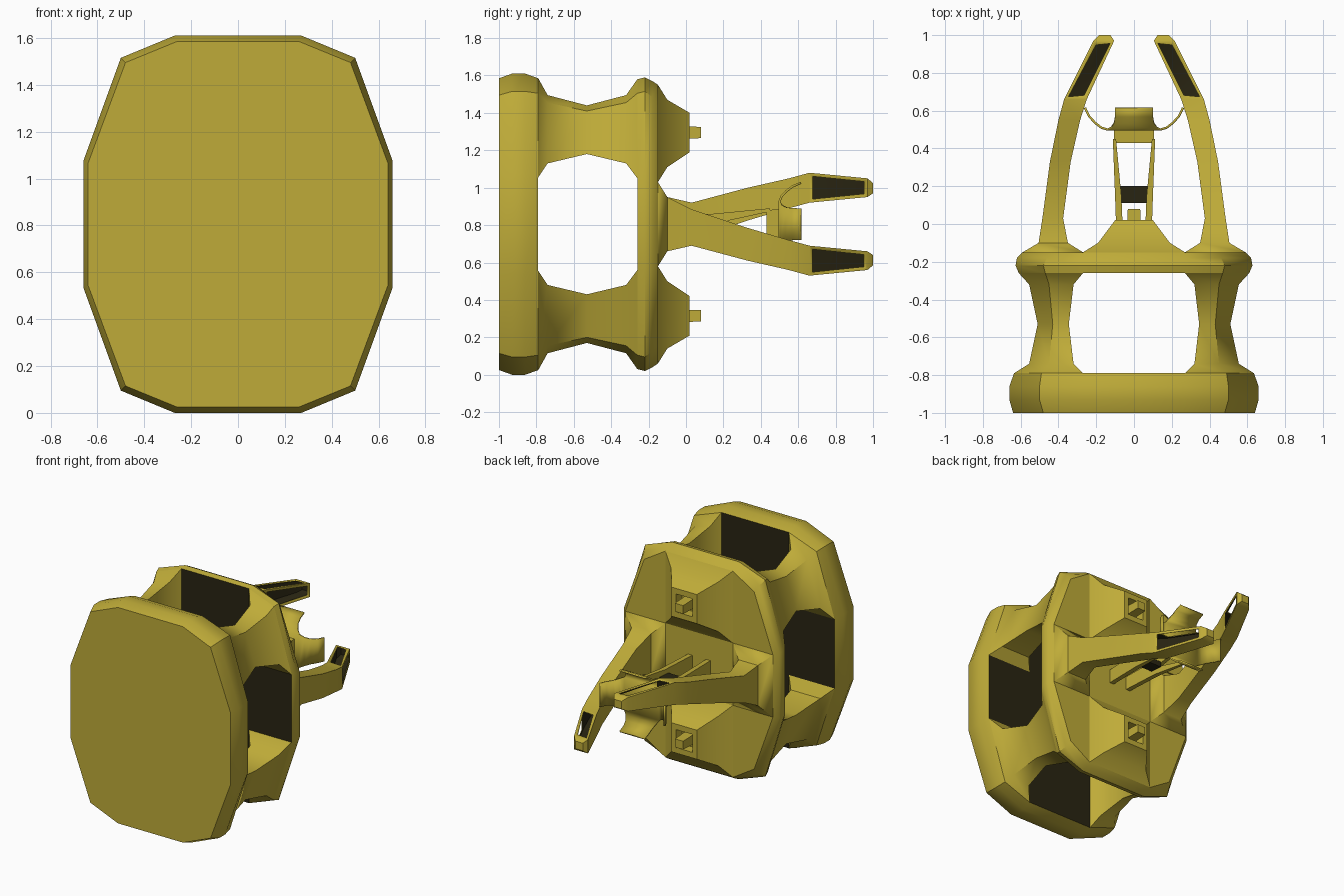
import bpy, bmesh

if "Cube" in bpy.data.objects:
    bpy.data.objects.remove(bpy.data.objects["Cube"])

CZ = 0.805  # height of the central axis (parallel to y)
mats = []
for mat_name, colour in (("olive_yellow", (0.52, 0.41, 0.04, 1)), ("dark_inside", (0.022, 0.018, 0.006, 1))):
    m = bpy.data.materials.new(mat_name)
    m.diffuse_color = colour
    m.use_nodes = True
    m.node_tree.nodes["Principled BSDF"].inputs["Base Color"].default_value = m.diffuse_color
    mats.append(m)


def make(name, loops, front=True, back=True, dark=(), slots=(), lined=False):
    """Loft closed loops along y. dark = caps in the dark colour, slots = faces given a hole."""
    bm = bmesh.new()
    rows = [[bm.verts.new(p) for p in loop] for loop in loops]
    n = len(rows[0])
    slotted = []
    for s in range(len(rows) - 1):
        a, b = rows[s], rows[s + 1]
        for i in range(n):
            j = (i + 1) % n
            f = bm.faces.new((a[i], b[i], b[j], a[j]))
            if (s, i) in slots:
                slotted.append(f)
    if front:
        bm.faces.new(rows[0]).material_index = int("front" in dark)
    if back:
        bm.faces.new(rows[-1][::-1]).material_index = int("back" in dark)
    bm.normal_update()
    if slotted:
        bmesh.ops.inset_individual(bm, faces=slotted, thickness=0.026)
        bmesh.ops.delete(bm, geom=slotted, context='FACES')
    return finish(name, bm, lined)


def finish(name, bm, lined=False, thick=0):
    me = bpy.data.meshes.new(name)
    bm.to_mesh(me)
    bm.free()
    ob = bpy.data.objects.new(name, me)
    bpy.context.collection.objects.link(ob)
    for m in mats:
        me.materials.append(m)
    if lined or thick:
        mod = ob.modifiers.new("thickness", 'SOLIDIFY')
        mod.thickness = thick or 0.006
        mod.offset = -1 if lined else 0
        mod.material_offset = 1 if lined else 0
    bpy.ops.object.select_all(action='DESELECT')
    ob.select_set(True)
    bpy.context.view_layer.objects.active = ob
    bpy.ops.object.shade_smooth_by_angle(angle=0.7)
    return ob


def rect(y, x0, x1, z0, z1, turn=False):
    """Rectangle across the y axis, optionally turned half a circle about the central axis."""
    pts = [(x0, z0), (x1, z0), (x1, z1), (x0, z1)]
    return [(-x, y, 2 * CZ - z) if turn else (x, y, z) for x, z in pts]


def twelve(y, ax, tz, cx, cz, sx, sz):
    """Twelve-sided outline: top vertex, corner vertex and side vertex mirrored."""
    q = [(ax, -tz), (cx, -cz), (sx, -sz)]
    right = q + [(x, -z) for x, z in q[::-1]]
    return [(x, y, CZ + z) for x, z in right + [(-x, -z) for x, z in right]]


def corner(mx, mz, y, ax, tz, cx, cz, sx, sz):
    """Pillar section: one corner of the twelve-sided outline plus its inner corner."""
    pts = [(ax, -tz), (cx, -cz), (sx, -sz), (ax, -sz)]
    if mx * mz < 0:
        pts.reverse()
    return [(mx * x, y, CZ + mz * z) for x, z in pts]


# Body: front plate, rear ring and four waisted corner pillars between them
body = [(-1, .26, .78, .48, .69, .64, .26), (-.93, .27, .805, .5, .71, .66, .27),
        (-.86, .27, .805, .5, .71, .66, .27), (-.79, .27, .78, .49, .70, .635, .25),
        (-.74, .32, .69, .45, .65, .555, .325), (-.53, .345, .635, .43, .605, .51, .375),
        (-.32, .32, .69, .45, .65, .555, .325), (-.26, .27, .775, .47, .70, .61, .245),
        (-.22, .27, .785, .48, .71, .627, .24), (-.18, .27, .765, .46, .68, .62, .235),
        (-.15, .27, .745, .44, .64, .59, .225)]
make("front_plate", [twelve(*r) for r in body[:4]], dark=("back",))
make("rear_ring", [twelve(*r) for r in body[7:]], dark=("front",))
for mx in (1, -1):
    for mz in (1, -1):
        make("corner_pillar", [corner(mx, mz, *r) for r in body[3:8]], front=False, back=False)

# Arm stations: y, inner x, outer x, low z, high z
arm = [(-.15, .27, .59, .58, 1.03), (-.1, .35, .505, .66, .95), (.03, .375, .485, .69, .885),
       (.33, .335, .445, .61, .785), (.55, .285, .40, .56, .72), (.66, .25, .37, .53, .69),
       (.97, .105, .215, .56, .66), (1.0, .125, .185, .585, .64)]
# Tower stations: y, half width, low z, high z (the last two form a socket)
tower = [(-.15, .27, 1.03, 1.55), (-.1, .19, 1.11, 1.47), (.02, .1, 1.19, 1.40),
         (.02, .065, 1.23, 1.36), (-.05, .065, 1.23, 1.36)]

for turn, side, level in ((False, "right", "top"), (True, "left", "bottom")):
    holes = {(5, 0), (5, 3)} if turn else {(5, 1), (5, 2)}
    make(side + "_arm", [rect(*r, turn) for r in arm], front=False, slots=holes, lined=True)
    make(level + "_tower", [rect(y, -w, w, a, b, turn) for y, w, a, b in tower], front=False)
    make(level + "_pin", [rect(-.05, -.035, .035, 1.26, 1.33, turn),
                          rect(.08, -.033, .033, 1.265, 1.325, turn)])

# Central strut frame: four thin bars spreading towards the cup
bar = [(-.15, .055, .09, 0, .05), (.14, .066, .1, 0, .055), (.45, .095, .112, .068, .085)]
for turn in (False, True):
    for s in (1, -1):
        loops = [rect(y, min(s * a, s * b), max(s * a, s * b), CZ + c, CZ + d, turn)
                 for y, a, b, c, d in bar]
        make("strut", loops)
web = make("strut_web", [rect(.11, -.068, .068, CZ - .02, CZ + .02),
                         rect(.2, -.072, .072, CZ - .02, CZ + .02)])
for p in web.data.polygons:
    p.material_index = 1
make("cup_collar", [rect(.43, -.105, .105, CZ - .075, CZ + .075),
                    rect(.5, -.105, .105, CZ - .08, CZ + .08)])

# Cup: square plate with four petals curving outward
petal = [(.13, .5, .13), (.16, .51, .112), (.19, .535, .098), (.22, .57, .093), (.24, .615, .092)]
bm = bmesh.new()
for k in range(4):
    pts = []
    for r, y, w in petal:
        row = [(r, -w), (r, w)]
        for _ in range(k):
            row = [(-z, x) for x, z in row]
        pts.append([bm.verts.new((x * 1.08, y, CZ + z * .92)) for x, z in row])
    for a, b in zip(pts, pts[1:]):
        bm.faces.new((a[0], b[0], b[1], a[1]))
bmesh.ops.remove_doubles(bm, verts=bm.verts[:], dist=0.001)
bmesh.ops.holes_fill(bm, edges=[e for e in bm.edges if all(abs(v.co.y - .5) < .001 for v in e.verts)], sides=4)
bmesh.ops.recalc_face_normals(bm, faces=bm.faces[:])
finish("petal_cup", bm, thick=.012)
